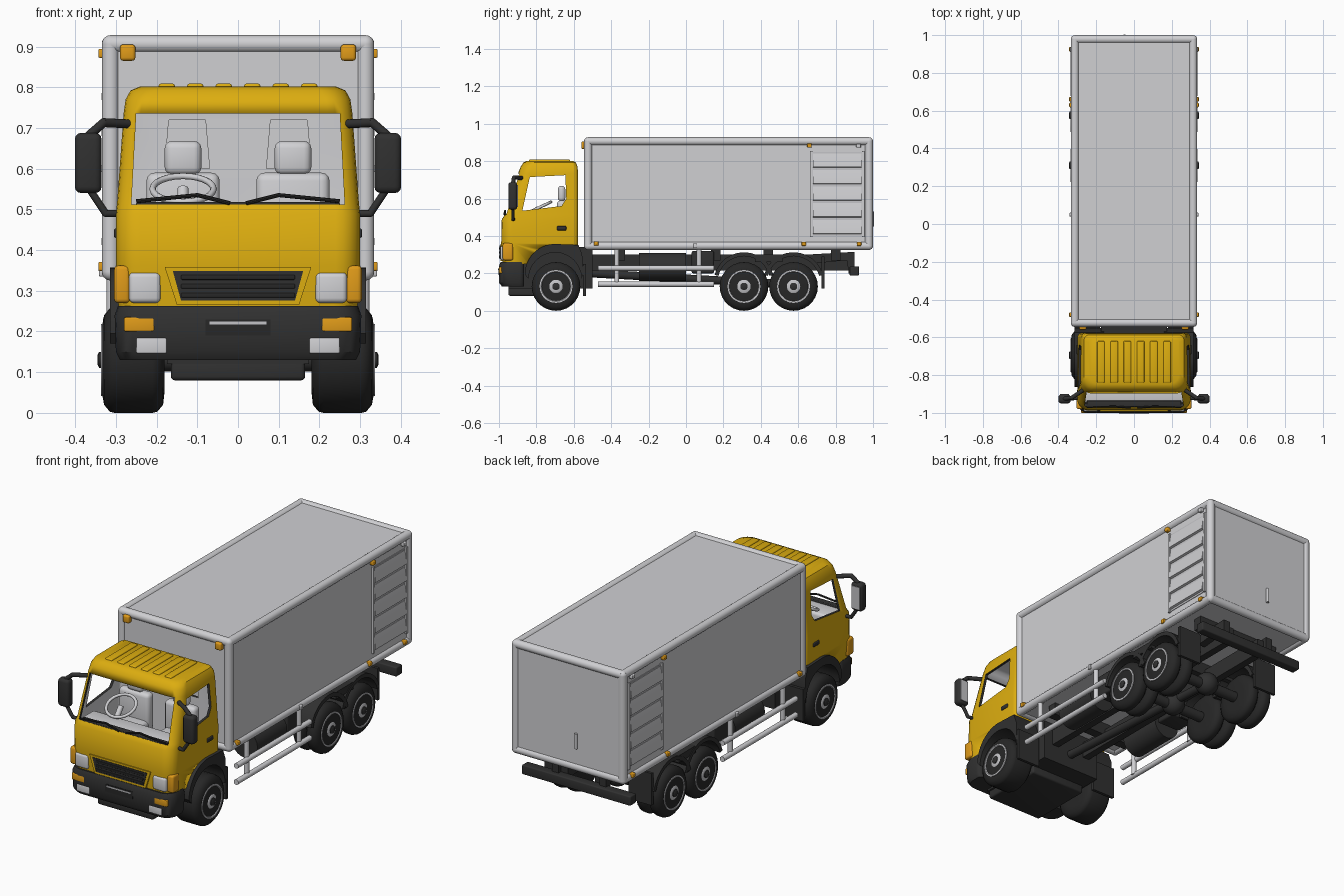
import bpy, bmesh, math
from mathutils import Vector, Matrix

if "Cube" in bpy.data.objects:
    bpy.data.objects.remove(bpy.data.objects["Cube"])


def material(name, r, g, b):
    m = bpy.data.materials.new(name)
    m.use_nodes = True
    m.diffuse_color = (r, g, b, 1)
    m.node_tree.nodes["Principled BSDF"].inputs["Base Color"].default_value = (r, g, b, 1)
    return m


YELLOW = material("cab yellow", 0.72, 0.42, 0.005)
WHITE = material("body white", 0.63, 0.63, 0.65)
DARK = material("dark plastic", 0.03, 0.03, 0.03)
RUBBER = material("tyre rubber", 0.02, 0.02, 0.02)
AMBER = material("amber lamp", 0.75, 0.33, 0.01)
SILVER = material("wheel silver", 0.55, 0.55, 0.57)
SIDES = ((1, "left"), (-1, "right"))


def finish(name, bm, *mats, angle=35):
    bmesh.ops.recalc_face_normals(bm, faces=bm.faces)
    me = bpy.data.meshes.new(name)
    bm.to_mesh(me)
    bm.free()
    for m in mats:
        me.materials.append(m)
    me.shade_smooth()
    me.set_sharp_from_angle(angle=math.radians(angle))
    ob = bpy.data.objects.new(name, me)
    bpy.context.collection.objects.link(ob)
    return ob


def box(name, mat, xs, ys, zs, bevel=0, s=1):
    bm = bmesh.new()
    size = [b - a for a, b in (xs, ys, zs)]
    mid = [(a + b) / 2 for a, b in (xs, ys, zs)]
    mid[0] *= s
    bmesh.ops.create_cube(bm, size=1, matrix=Matrix.Translation(mid) @ Matrix.Diagonal((*size, 1)))
    if bevel:
        bmesh.ops.bevel(bm, geom=bm.edges[:], offset=bevel, segments=3, profile=0.5, affect="EDGES")
    return finish(name, bm, mat)


def loft(bm, rings, closed=True):
    rows = [[bm.verts.new(p) for p in ring] for ring in rings]
    n = len(rows[0])
    for a, b in zip(rows, rows[1:]):
        for i in range(n):
            bm.faces.new((a[i], a[(i + 1) % n], b[(i + 1) % n], b[i]))
    if closed:
        bm.faces.new(rows[0])
        bm.faces.new(rows[-1])


def prism(name, mat, pts, axis, a, b, s=1):
    """Extrude a 2D outline along x (points y,z) or along y (points x,z)."""
    bm = bmesh.new()
    put = (lambda p, t: (t * s, p[0], p[1])) if axis == "x" else (lambda p, t: (p[0] * s, t, p[1]))
    loft(bm, [[put(p, t) for p in pts] for t in (a, b)])
    return finish(name, bm, mat)


def tube(name, mat, pts, r, s=1, sides=14):
    bm = bmesh.new()
    pts = [Vector((p[0] * s, p[1], p[2])) for p in pts]
    for a, b in zip(pts, pts[1:]):
        rot = (b - a).to_track_quat("Z", "Y").to_matrix().to_4x4()
        bmesh.ops.create_cone(bm, cap_ends=True, segments=sides, radius1=r, radius2=r, depth=(b - a).length,
                              matrix=Matrix.Translation((a + b) / 2) @ rot)
    for p in pts[1:-1]:
        bmesh.ops.create_uvsphere(bm, u_segments=sides, v_segments=8, radius=r, matrix=Matrix.Translation(p))
    return finish(name, bm, mat)


def lathe(name, mat, profile, y, z, s, steps=28):
    """Spin (x, radius) points about a wheel axis."""
    bm = bmesh.new()
    turn = [2 * math.pi * i / steps for i in range(steps)]
    loft(bm, [[(x * s, y + r * math.cos(t), z + r * math.sin(t)) for t in turn] for x, r in profile])
    return finish(name, bm, mat, angle=40)


def arc(cy, cz, r, a0, a1, n=12):
    return [(cy + r * math.cos(math.radians(a0 + (a1 - a0) * i / n)),
             cz + r * math.sin(math.radians(a0 + (a1 - a0) * i / n))) for i in range(n + 1)]


def plan(z, hw, y0, y1, rf=0.06, rb=0.025):
    """Rounded plan outline of the cab at one height."""
    corners = ((hw - rb, y1 - rb, rb, 0), (-hw + rb, y1 - rb, rb, 90),
               (-hw + rf, y0 + rf, rf, 180), (hw - rf, y0 + rf, rf, 270))
    return [(x, y, z) for cx, cy, r, a in corners for x, y in arc(cx, cy, r, a, a + 90, 5)]


# Cab shell: lofted, hollowed, then windows and wheel arches cut
bm = bmesh.new()
loft(bm, [plan(*r) for r in ((0.25, 0.293, -0.98, -0.58), (0.36, 0.3, -0.988, -0.578), (0.49, 0.3, -0.985, -0.577),
                             (0.515, 0.297, -0.967, -0.577), (0.735, 0.281, -0.898, -0.577),
                             (0.77, 0.276, -0.884, -0.58), (0.792, 0.264, -0.87, -0.588), (0.802, 0.24, -0.85, -0.605))])
bmesh.ops.recalc_face_normals(bm, faces=bm.faces)
for f in bm.faces:
    f.material_index = 2 if f.normal.z < -0.9 else 0
cab = finish("cab_shell", bm, YELLOW, WHITE, DARK)
shell = cab.modifiers.new("shell", "SOLIDIFY")
shell.thickness, shell.offset, shell.material_offset = 0.014, -1, 1
arch = arc(-0.7, 0.195, 0.155, 180, 90) + [(-0.5, 0.35), (-0.5, 0.1), (-0.855, 0.1)]
cutters = [
    prism("cut_windscreen", DARK, [(-0.262, 0.512), (0.262, 0.512), (0.25, 0.735), (-0.25, 0.735)], "y", -1.1, -0.8),
    prism("cut_doors", DARK, [(-0.875, 0.535), (-0.835, 0.715), (-0.645, 0.725), (-0.64, 0.6), (-0.665, 0.56)], "x", -0.5, 0.5),
    prism("cut_arches", DARK, arch, "x", -0.5, 0.5)]
for s, side in SIDES:
    cutters.append(prism("cut_rear_" + side, DARK, [(0.07, 0.6), (0.18, 0.6), (0.17, 0.72), (0.08, 0.72)], "y", -0.65, -0.5, s))
for c in cutters:
    c.hide_render = True
    cut = cab.modifiers.new(c.name, "BOOLEAN")
    cut.operation, cut.object, cut.solver, cut.material_mode = "DIFFERENCE", c, "EXACT", "TRANSFER"
bpy.context.view_layer.update()
cab.data = bpy.data.meshes.new_from_object(cab.evaluated_get(bpy.context.evaluated_depsgraph_get()))
cab.modifiers.clear()
for c in cutters:
    bpy.data.objects.remove(c)

for i in range(6):
    x = -0.175 + i * 0.07
    box(f"roof_rib_{i}", YELLOW, (x - 0.02, x + 0.02), (-0.84, -0.62), (0.79, 0.809), 0.006)
box("engine_bay", DARK, (-0.175, 0.175), (-0.95, -0.5), (0.12, 0.34))
box("front_axle", DARK, (-0.165, 0.165), (-0.95, -0.6), (0.08, 0.13), 0.01)

# Bumper, grille and front lamps
bm = bmesh.new()
loft(bm, [plan(z, hw, y, -0.865) for z, hw, y in ((0.13, 0.29, -0.985), (0.15, 0.3, -0.998), (0.24, 0.303, -1.0), (0.262, 0.295, -0.99))])
finish("front_bumper", bm, DARK)
prism("grille_surround", YELLOW, [(-0.15, 0.265), (0.15, 0.265), (0.18, 0.358), (-0.18, 0.358)], "y", -0.993, -0.97)
prism("grille", DARK, [(-0.14, 0.276), (0.14, 0.276), (0.16, 0.348), (-0.16, 0.348)], "y", -0.996, -0.97)
for i in range(3):
    box(f"grille_bar_{i}", RUBBER, (-0.14, 0.14), (-1.0, -0.98), (0.283 + i * 0.022, 0.295 + i * 0.022), 0.003)
box("plate_holder", RUBBER, (-0.08, 0.08), (-1.002, -0.98), (0.19, 0.23))
box("plate_strip", SILVER, (-0.07, 0.07), (-1.004, -0.98), (0.217, 0.224))
for s, side in SIDES:
    box(side + "_headlamp", WHITE, (0.19, 0.268), (-0.993, -0.95), (0.27, 0.345), 0.012, s)
    box(side + "_indicator", AMBER, (0.265, 0.304), (-0.98, -0.925), (0.27, 0.362), 0.01, s)
    box(side + "_bumper_indicator", AMBER, (0.205, 0.28), (-1.0, -0.96), (0.2, 0.235), 0.004, s)
    box(side + "_fog_lamp", WHITE, (0.175, 0.25), (-1.0, -0.96), (0.146, 0.185), 0.004, s)
    # Wipers, mirrors, door handles and front mudguards
    tube(side + "_wiper", RUBBER, [(0.02, -0.972, 0.515), (0.1, -0.967, 0.535), (0.25, -0.968, 0.52)], 0.005, s, 8)
    box(side + "_mirror", DARK, (0.335, 0.401), (-0.95, -0.902), (0.54, 0.688), 0.016, s)
    box(side + "_mirror_glass", SILVER, (0.345, 0.392), (-0.904, -0.899), (0.555, 0.673), 0, s)
    tube(side + "_mirror_upper_arm", DARK, [(0.27, -0.88, 0.71), (0.33, -0.92, 0.713), (0.368, -0.925, 0.68)], 0.011, s)
    tube(side + "_mirror_lower_arm", DARK, [(0.285, -0.92, 0.49), (0.325, -0.925, 0.49), (0.365, -0.925, 0.55)], 0.009, s)
    box(side + "_door_handle", DARK, (0.29, 0.305), (-0.69, -0.64), (0.43, 0.453), 0.005, s)
    guard = arc(-0.7, 0.195, 0.162, 180, 90) + [(-0.575, 0.352), (-0.555, 0.3), (-0.55, 0.2)] + arc(-0.7, 0.17, 0.142, 0, 180)
    prism(side + "_front_mudguard", DARK, guard, "x", 0.16, 0.315, s)
    box(side + "_front_mudflap", DARK, (0.18, 0.315), (-0.55, -0.535), (0.08, 0.25), 0, s)
    # Seats
    box(side + "_seat_cushion", WHITE, (0.05, 0.22), (-0.8, -0.63), (0.36, 0.45), 0.02, s)
    box(side + "_seat_back", WHITE, (0.045, 0.225), (-0.69, -0.635), (0.4, 0.59), 0.02, s)
    box(side + "_headrest", WHITE, (0.09, 0.18), (-0.685, -0.645), (0.585, 0.668), 0.018, s)
box("dashboard", WHITE, (-0.27, 0.27), (-0.945, -0.83), (0.36, 0.51), 0.015)
box("dashboard_edge", DARK, (-0.25, 0.25), (-0.968, -0.935), (0.495, 0.518), 0.004)
bpy.ops.mesh.primitive_torus_add(location=(-0.135, -0.79, 0.55), rotation=(math.radians(25), 0, 0), major_radius=0.075,
                                 minor_radius=0.008, major_segments=24, minor_segments=8)
wheel = bpy.context.object
wheel.name = "steering_wheel"
wheel.data.materials.append(WHITE)
bpy.ops.object.shade_smooth()
tube("steering_column", WHITE, [(-0.135, -0.79, 0.55), (-0.135, -0.86, 0.46)], 0.014)

# Cargo box with rounded edge rails
box("cargo_box", WHITE, (-0.321, 0.321), (-0.535, 0.99), (0.335, 0.918))
X, Y0, Y1, Z0, Z1 = 0.313, -0.523, 0.978, 0.347, 0.906
for s, side in SIDES:
    loop = [(X, Y0, Z0), (X, Y1, Z0), (X, Y1, Z1), (X, Y0, Z1), (X, Y0, Z0), (X, Y1, Z0)]
    tube(side + "_box_rails", WHITE, loop, 0.022, s)
for i, (y, z) in enumerate([(Y0, Z0), (Y0, Z1), (Y1, Z0), (Y1, Z1)]):
    tube(f"cross_rail_{i}", WHITE, [(-X, y, z), (X, y, z)], 0.022)
tube("rear_door_handle", SILVER, [(-0.05, 0.996, 0.45), (-0.05, 0.996, 0.53)], 0.008)
for s, side in SIDES:
    # Louvred side panel
    box(side + "_vent_back", SILVER, (0.31, 0.324), (0.67, 0.945), (0.4, 0.85), 0, s)
    for i in range(5):
        z = 0.408 + i * 0.089
        bm = bmesh.new()
        loft(bm, [[(s * x, y, z + h) for x, h in ((0.315, 0), (0.336, 0.006), (0.334, 0.03), (0.326, 0.078), (0.315, 0.078))]
                  for y in (0.678, 0.938)])
        finish(f"{side}_vent_slat_{i}", bm, WHITE)
    for y in (0.664, 0.942):
        box(side + "_vent_frame", WHITE, (0.315, 0.332), (y, y + 0.012), (0.395, 0.855), 0, s)
    # Marker lamps
    for i, (y, z) in enumerate([(-0.48, 0.36), (0.66, 0.883), (0.63, 0.358), (0.925, 0.358)]):
        box(f"{side}_marker_{i}", AMBER, (0.32, 0.343), (y - 0.012, y + 0.012), (z - 0.011, z + 0.011), 0.004, s)
    box(side + "_clear_marker_front", WHITE, (0.32, 0.342), (0.04, 0.06), (0.335, 0.36), 0.004, s)
    box(side + "_clear_marker_rear", WHITE, (0.32, 0.34), (0.91, 0.935), (0.872, 0.893), 0.004, s)
    box(side + "_roof_marker", AMBER, (0.252, 0.29), (-0.56, -0.53), (0.865, 0.905), 0.008, s)

    # Chassis rails, tanks and side guards
    box(side + "_chassis_rail", DARK, (0.08, 0.12), (-0.6, 0.88), (0.215, 0.3), 0, s)
    tube(side + "_tank", DARK, [(0.215, -0.25, 0.235), (0.215, 0.0, 0.235)], 0.075, s, 20)
    box(side + "_equipment_case", DARK, (0.13, 0.27), (0.03, 0.15), (0.2, 0.32), 0.01, s)
    for z in (0.142, 0.228):
        tube(side + "_guard_bar", WHITE, [(0.318, -0.47, z), (0.318, 0.15, z)], 0.014, s)
    for y in (-0.37, 0.07):
        tube(side + "_guard_post", WHITE, [(0.31, y, 0.14), (0.31, y, 0.345)], 0.013, s)
    # Rear mudguards, flaps and bumper brackets
    for i, y in enumerate((0.31, 0.575)):
        prism(f"{side}_rear_mudguard_{i}", DARK, arc(y, 0.15, 0.163, 15, 165) + arc(y, 0.15, 0.142, 165, 15), "x", 0.17, 0.322, s)
    box(side + "_mudguard_bridge", DARK, (0.17, 0.318), (0.37, 0.515), (0.262, 0.3), 0, s)
    box(side + "_rear_mudflap", DARK, (0.18, 0.315), (0.725, 0.74), (0.12, 0.29), 0, s)
    prism(side + "_bumper_bracket", DARK, [(0.64, 0.3), (0.9, 0.315), (0.9, 0.2), (0.87, 0.2), (0.86, 0.27), (0.7, 0.255)], "x", 0.12, 0.16, s)
box("rear_bumper", DARK, (-0.32, 0.32), (0.875, 0.925), (0.188, 0.238), 0.006)
for i, y in enumerate((-0.35, 0.16, 0.44, 0.8)):
    box(f"cross_member_{i}", DARK, (-0.25, 0.25), (y - 0.025, y + 0.025), (0.27, 0.335))
tube("drive_shaft", DARK, [(0, -0.5, 0.2), (0, 0.575, 0.14)], 0.022)

# Wheels: one wide front tyre and paired rear tyres each side
for s, side in SIDES:
    for i, y in enumerate((-0.695, 0.31, 0.575)):
        for a, b in (((0.18, 0.333),) if i == 0 else ((0.18, 0.253), (0.258, 0.333))):
            tyre = [(a, 0.075), (a + 0.004, 0.11), (a + 0.018, 0.127), (a + 0.03, 0.13),
                    (b - 0.03, 0.13), (b - 0.018, 0.127), (b - 0.004, 0.11), (b, 0.088)]
            lathe(f"{side}_tyre_{i}", RUBBER, tyre, y, 0.13, s)
        depth = 0.012 if i == 0 else 0.03
        x = 0.337
        rim = [(0.3, 0.09), (x, 0.088), (x, 0.08), (x - depth, 0.07), (x - depth, 0.045), (x - 0.004, 0.036), (x, 0.028)]
        lathe(f"{side}_rim_{i}", SILVER, rim, y, 0.13, s)
        lathe(f"{side}_hub_cap_{i}", DARK, [(0.32, 0.02), (0.341, 0.02), (0.345, 0.012)], y, 0.13, s, 12)
for i, y in enumerate((-0.695, 0.31, 0.575)):
    tube(f"axle_{i}", DARK, [(-0.2, y, 0.13), (0.2, y, 0.13)], 0.028)
    if i:
        bm = bmesh.new()
        bmesh.ops.create_uvsphere(bm, u_segments=16, v_segments=10, radius=0.06, matrix=Matrix.Translation((0, y, 0.14)))
        finish(f"differential_{i}", bm, DARK)
